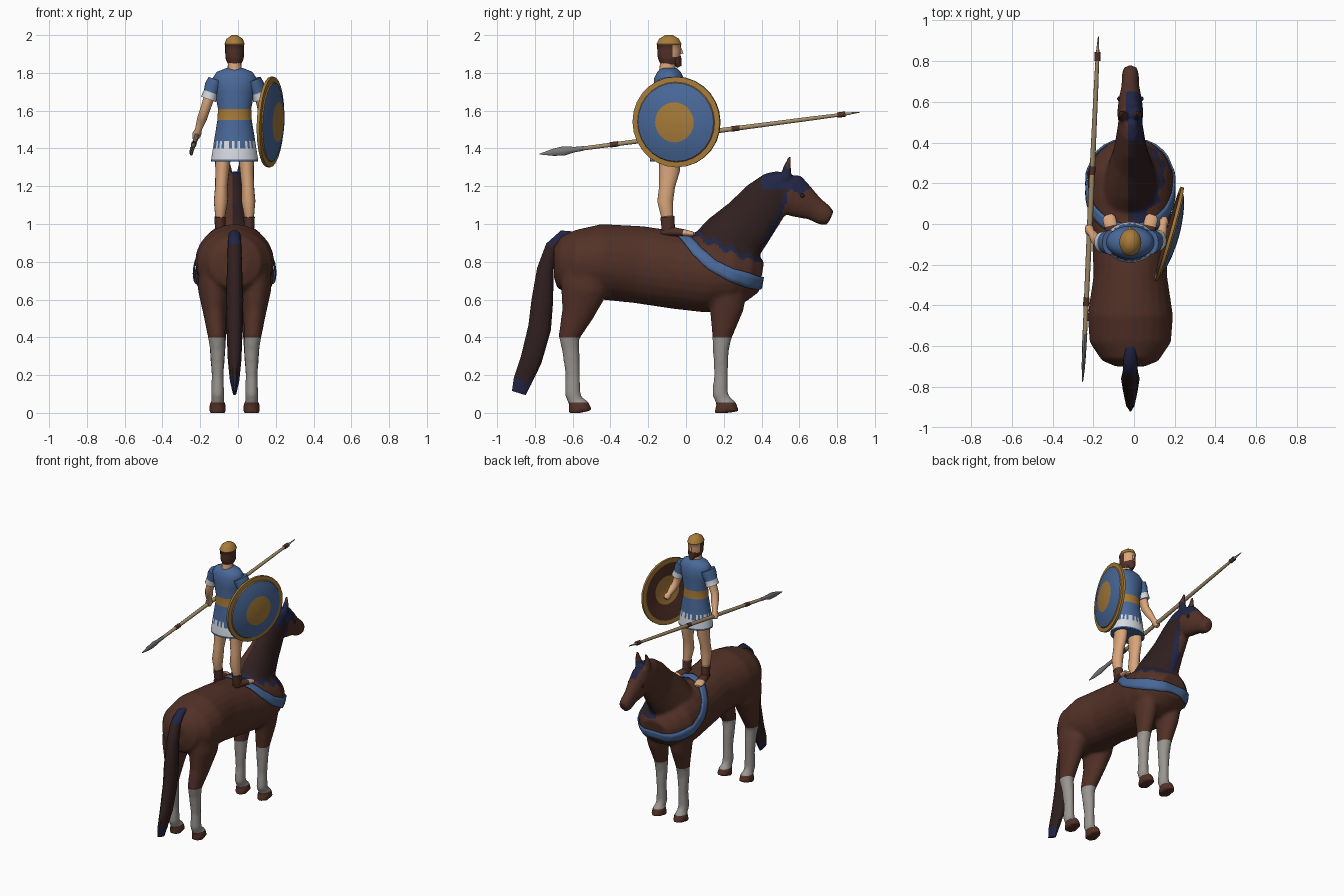
import bpy, bmesh, math
from mathutils import Vector
from mathutils.bvhtree import BVHTree

if "Cube" in bpy.data.objects:
    bpy.data.objects.remove(bpy.data.objects["Cube"])

MID = -0.018  # centre line of horse and rider
COLOURS = {
    "chestnut": (.085, .031, .02), "dark_hair": (.03, .014, .014),
    "navy": (.016, .019, .06), "sock_grey": (.32, .30, .28),
    "white_cloth": (.68, .71, .76), "blue_cloth": (.067, .14, .32),
    "gold": (.39, .2, .042), "skin": (.7, .38, .2),
    "wood": (.36, .27, .15), "steel": (.19, .19, .2)}
MATS = {}
for name, rgb in COLOURS.items():
    m = bpy.data.materials.new(name)
    m.use_nodes = True
    m.diffuse_color = (*rgb, 1)
    m.node_tree.nodes["Principled BSDF"].inputs["Base Color"].default_value = (*rgb, 1)
    MATS[name] = m


def paint(obj, rule):
    """Colour each face by a material name or a rule on the face."""
    slots = []
    for p in obj.data.polygons:
        name = rule(p) if callable(rule) else rule
        if name not in slots:
            slots.append(name)
            obj.data.materials.append(MATS[name])
        p.material_index = slots.index(name)


def make(name, bm, rule, angle=50):
    bmesh.ops.recalc_face_normals(bm, faces=bm.faces)
    mesh = bpy.data.meshes.new(name)
    bm.to_mesh(mesh)
    bm.free()
    obj = bpy.data.objects.new(name, mesh)
    bpy.context.collection.objects.link(obj)
    paint(obj, rule)
    smooth(obj, angle)
    return obj


def smooth(obj, angle):
    bpy.ops.object.select_all(action="DESELECT")
    obj.select_set(True)
    bpy.context.view_layer.objects.active = obj
    bpy.ops.object.shade_smooth_by_angle(angle=math.radians(angle))


def add_loft(bm, rings, side=1, n=16, cx=MID, axis=None):
    """Skin ellipses (x, y, z, half width, half depth) set square to their path."""
    pts = [Vector((r[0] * side + cx, r[1], r[2])) for r in rings]
    loops = []
    for i, (p, r) in enumerate(zip(pts, rings)):
        t = axis or (pts[min(i + 1, len(pts) - 1)] - pts[max(i - 1, 0)]).normalized()
        u = (Vector((1, 0, 0)) - t * t.x).normalized()
        v = t.cross(u)
        turn = [math.tau * k / n for k in range(n)]
        loops.append([bm.verts.new(p + u * r[3] * math.cos(a) + v * r[4] * math.sin(a)) for a in turn])
    for a, b in zip(loops, loops[1:]):
        for k in range(n):
            bm.faces.new((a[k], a[(k + 1) % n], b[(k + 1) % n], b[k]))
    bm.faces.new(loops[0])
    bm.faces.new(loops[-1])


def loft(name, rings, rule, angle=50, **kw):
    bm = bmesh.new()
    add_loft(bm, rings, **kw)
    return make(name, bm, rule, angle)


# Horse: body, neck, head, ears and legs fused into one skin
body = [(0, -.7, .8, .07, .08), (0, -.67, .8, .14, .14), (0, -.58, .79, .2, .18),
        (0, -.45, .8, .21, .2), (0, -.25, .785, .18, .205), (0, -.05, .755, .19, .205),
        (0, .12, .74, .21, .21), (0, .25, .74, .21, .185), (0, .34, .73, .17, .14), (0, .4, .72, .1, .08)]
neck = [(0, .14, .8, .16, .17), (0, .24, .91, .12, .17), (0, .34, 1.02, .085, .145),
        (0, .42, 1.12, .07, .13), (0, .49, 1.2, .06, .1), (0, .53, 1.24, .045, .06)]
head = [(0, .48, 1.21, .05, .06), (0, .54, 1.165, .065, .115), (0, .61, 1.12, .057, .095),
        (0, .68, 1.08, .043, .065), (0, .735, 1.045, .042, .057), (0, .765, 1.03, .034, .04)]
hind = [(.1, -.52, .8, .09, .15), (.11, -.54, .65, .085, .125), (.105, -.575, .52, .06, .085),
        (.095, -.62, .4, .046, .056), (.09, -.61, .33, .04, .046), (.09, -.6, .2, .032, .038),
        (.09, -.6, .1, .036, .042), (.09, -.585, .06, .033, .04), (.09, -.57, .045, .043, .055),
        (.09, -.56, 0, .047, .067)]
fore = [(.1, .22, .72, .08, .12), (.095, .215, .55, .065, .09), (.09, .19, .4, .046, .052),
        (.09, .185, .33, .042, .042), (.09, .185, .2, .032, .037), (.09, .18, .1, .036, .042),
        (.09, .2, .06, .033, .042), (.09, .21, .045, .044, .056), (.09, .215, 0, .047, .068)]
ear = [(.035, .53, 1.24, .026, .03), (.038, .535, 1.3, .022, .022), (.036, .55, 1.36, .008, .008)]
bm = bmesh.new()
for part in (body, neck, head):
    add_loft(bm, part, n=24)
for side in (-1, 1):
    for part in (hind, fore, ear):
        add_loft(bm, part, side=side)
horse = make("horse", bm, "chestnut")
mod = horse.modifiers.new("fuse", "REMESH")
mod.mode, mod.voxel_size = "VOXEL", .012
mod = horse.modifiers.new("soften", "SMOOTH")
mod.factor, mod.iterations = .5, 5
fused = bpy.data.meshes.new_from_object(horse.evaluated_get(bpy.context.evaluated_depsgraph_get()))
horse.modifiers.clear()
bm = bmesh.new()
bm.from_mesh(fused)
for v in bm.verts:
    v.co.z = max(v.co.z, 0)
for level in (.055, .4):  # clean edges for hooves and socks
    bmesh.ops.bisect_plane(bm, geom=bm.verts[:] + bm.edges[:] + bm.faces[:],
                           plane_co=(0, 0, level), plane_no=(0, 0, 1))
skin_tree = BVHTree.FromBMesh(bm)
bm.to_mesh(horse.data)
bm.free()


def coat(p):
    x, y, z = p.center
    if z < .4:
        return "chestnut" if z < .055 else "sock_grey"
    # Mane falls over the left side of the neck, with a navy fringe
    ripple = .012 * math.sin(y * 70)
    front = ((z - .76) * .14 - (y - .385) * .34) / .37
    under = ((z - .95) * .4 + y * .17) / .43 + ripple
    if x > MID - .012 and y < .53 and front > 0 and under > 0 and y > 0 and z > .8:
        fringe = min(front, under) < .025 or (z > 1.18 and y > .4)
        return "navy" if fringe else "dark_hair"
    if x > MID - .02 and .5 < y < .65 and 1.17 + ripple < z < 1.29:
        return "navy"
    return "chestnut"


horse.data.materials.clear()
paint(horse, coat)
smooth(horse, 60)

# Eyes
for side, label in ((1, "left"), (-1, "right")):
    bm = bmesh.new()
    bmesh.ops.create_uvsphere(bm, u_segments=10, v_segments=6, radius=.012)
    bmesh.ops.translate(bm, verts=bm.verts, vec=(MID + side * .053, .615, 1.15))
    make("horse_eye_" + label, bm, "dark_hair")

# Tail
loft("tail", [(0, -.58, .94, .025, .02), (0, -.65, .94, .032, .03), (0, -.71, .88, .036, .036),
              (0, -.745, .76, .04, .046), (0, -.76, .6, .046, .06), (0, -.775, .45, .043, .064),
              (0, -.82, .28, .036, .06), (0, -.865, .17, .025, .052), (0, -.885, .105, .01, .04)],
     lambda p: "navy" if p.center.z < .2 or p.center.z > .915 else "dark_hair", n=10)

# Breast strap laid on the horse's skin
half = [(0, -.03, .97), (.1, -.01, .93), (.17, .06, .85), (.2, .14, .78),
        (.19, .24, .73), (.12, .34, .7), (0, .41, .69)]
route = [Vector(p) for p in half] + [Vector((-x, y, z)) for x, y, z in half[-2:0:-1]]
bm = bmesh.new()
rows = []
for i, p in enumerate(route):
    for k in range(6):
        q = p.lerp(route[(i + 1) % len(route)], k / 6)
        across = Vector((0, .9, .4)).lerp(Vector((0, 0, 1)), min(1, max(0, (q.y + .03) / .4))).normalized()
        row = []
        for w in (-.03, -.01, .01, .03):
            spot, normal, _, _ = skin_tree.find_nearest(q + across * w + Vector((MID, 0, 0)))
            row.append(bm.verts.new(spot + normal * .009))
        rows.append(row)
for a, b in zip(rows, rows[1:] + rows[:1]):
    for k in range(3):
        bm.faces.new((a[k], a[k + 1], b[k + 1], b[k]))
strap = make("breast_strap", bm, "blue_cloth")
mod = strap.modifiers.new("thickness", "SOLIDIFY")
mod.thickness, mod.offset = .008, 0


# Rider: tunic with belt, ragged white skirt and blue hem
def cloth(p):
    x, y, z = p.center
    if z < 1.342:
        return "blue_cloth"
    tooth = int((math.atan2(y + .09, x - MID) + math.pi) * 24 / math.pi) % 2
    if z < 1.4 or (z < 1.44 and tooth):
        return "white_cloth"
    return "gold" if 1.55 < z < 1.61 else "blue_cloth"


tunic = [(1.33, .125, .1), (1.342, .124, .1), (1.4, .115, .094), (1.44, .109, .09), (1.55, .091, .076),
         (1.61, .088, .074), (1.7, .105, .08), (1.77, .118, .08), (1.805, .095, .062), (1.825, .045, .042)]
loft("tunic", [(0, -.09, z, a, b) for z, a, b in tunic], cloth, n=48)


# Head with cap, hair, face and beard
def face(p):
    x, y, z = p.center
    if z > 1.948:
        return "gold"
    return "skin" if y > -.075 and z > 1.885 else "chestnut"


loft("neck", [(0, -.1, 1.79, .04, .045), (0, -.095, 1.87, .034, .04)], "skin")
skull = [(1.845, -.09, .034, .045), (1.87, -.09, .046, .056), (1.885, -.09, .049, .06), (1.92, -.09, .05, .062),
         (1.948, -.09, .05, .063), (1.952, -.09, .054, .067), (1.98, -.09, .043, .053), (2, -.09, .015, .02)]
loft("head", [(0, y, z, a, b) for z, y, a, b in skull], face, n=20)
loft("beard", [(0, -.055, 1.885, .034, .03), (0, -.05, 1.86, .03, .027), (0, -.035, 1.832, .01, .012)], "chestnut")
loft("nose", [(0, -.032, 1.93, .006, .008), (0, -.024, 1.9, .01, .011)], "skin", n=8)

# Legs in boots with bare toes
for side, label in ((1, "left"), (-1, "right")):
    loft("rider_leg_" + label,
         [(.06, -.085, 1.4, .045, .055), (.065, -.088, 1.28, .037, .055), (.07, -.1, 1.2, .033, .042),
          (.073, -.11, 1.12, .037, .042), (.077, -.1, 1.04, .026, .032), (.077, -.099, 1.038, .03, .037),
          (.077, -.092, .96, .026, .035)],
         lambda p: "chestnut" if p.center.z < 1.04 else "skin", side=side)
    loft("rider_foot_" + label,
         [(.073, -.13, .955, .018, .016), (.08, -.08, .96, .028, .026), (.095, -.01, .953, .033, .019),
          (.105, .03, .948, .032, .014), (.11, .045, .946, .02, .008)],
         lambda p: "skin" if p.center.y > -.01 else "chestnut", side=side)

# Arms and short sleeves with white trim
arms = {"right": ((-.1, -.09, 1.765), (-.138, -.09, 1.66), (-.158, -.09, 1.6), (-.2, -.03, 1.475)),
        "left": ((.1, -.09, 1.765), (.138, -.08, 1.66), (.15, -.07, 1.6), (.165, .01, 1.53))}
for label, (shoulder, cuff, elbow, hand) in arms.items():
    s, c, e, h = map(Vector, (shoulder, cuff, elbow, hand))
    trim = s.lerp(c, .65)
    loft("sleeve_" + label, [(*s, .04, .06), (*s.lerp(c, .3), .046, .058), (*trim, .04, .05), (*c, .042, .052)],
         lambda p, z=trim.z: "white_cloth" if p.center.z < z else "blue_cloth")
    loft("arm_" + label, [(*s.lerp(c, .5), .03, .035), (*c, .028, .034), (*e, .026, .03),
                          (*e.lerp(h, .35), .026, .028), (*e.lerp(h, .8), .018, .019),
                          (*h, .024, .028), (*(h + (h - e) * .2), .016, .018)], "skin", n=12)


# Round domed shield: gold rim and boss, blue outside, brown inside
def shield_colour(p):
    r = p.center.to_2d().length
    if r > .208 or r < .1:
        return "gold"
    return "blue_cloth" if p.normal.z > 0 else "chestnut"


dish = [(.01, .03), (.104, .022), (.209, -.008), (.24, -.008), (.24, .008), (.212, .01),
        (.208, .016), (.16, .032), (.106, .042), (.05, .048), (.01, .05)]
shield = loft("shield", [(0, 0, z, r, r) for r, z in dish], shield_colour, angle=35,
              n=28, cx=0, axis=Vector((0, 0, 1)))
shield.location = (.172, -.05, 1.54)
shield.rotation_euler = Vector((.96, -.27, -.04)).to_track_quat("Z", "Y").to_euler()

# Spear with a flat leaf blade and two dark bindings
tip, butt = Vector((-.252, -.775, 1.37)), Vector((-.175, .92, 1.592))


def along(stations):
    return [(*tip.lerp(butt, t), a, b) for t, a, b in stations]


loft("spear_blade", along([(0, .002, .002), (.04, .008, .018), (.075, .01, .025), (.11, .011, .014), (.14, .012, .012)]),
     "steel", cx=0, n=8)
loft("spear_shaft", along([(.13, .011, .011), (.5, .014, .014), (.85, .011, .011), (.95, .009, .009), (1, .002, .002)]),
     "wood", cx=0, n=10)
for label, t in (("front", .22), ("middle", .6), ("rear", .93)):
    loft("spear_binding_" + label, along([(t, .015, .015), (t + .025, .015, .015)]), "chestnut", cx=0, n=10)
